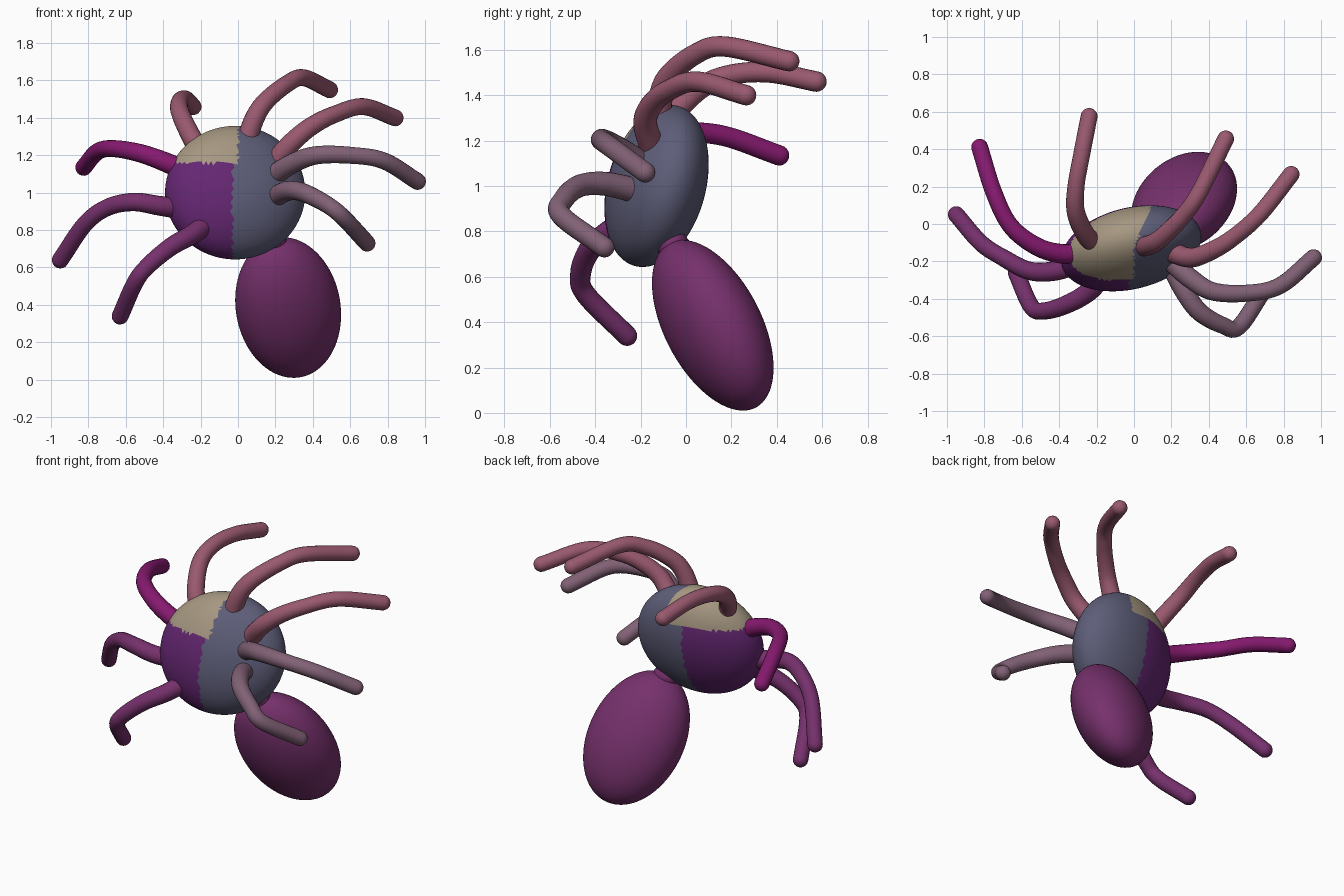
import bpy, bmesh, math
from mathutils import Matrix, Vector

if "Cube" in bpy.data.objects:
    bpy.data.objects.remove(bpy.data.objects["Cube"])


def material(name, rgb):
    m = bpy.data.materials.new(name)
    m.diffuse_color = (*rgb, 1)
    m.use_nodes = True
    m.node_tree.nodes["Principled BSDF"].inputs["Base Color"].default_value = m.diffuse_color
    return m


PURPLE = material("purple", (0.13, 0.02, 0.17))
SLATE = material("slate", (0.11, 0.11, 0.19))
TAN = material("tan", (0.38, 0.31, 0.22))
PLUM = material("plum", (0.18, 0.03, 0.15))
MAGENTA = material("magenta", (0.24, 0.01, 0.16))
ROSE = material("rose", (0.32, 0.10, 0.16))
MAUVE = material("mauve", (0.22, 0.12, 0.18))


def ellipsoid(name, centre, extent, xy, xz, yz, mats):
    """Tilted ellipsoid with given bounding half-sizes and axis tilts."""
    ex, ey, ez = extent
    a = ex
    b, c = xy / a, xz / a
    d = math.sqrt(ey * ey - b * b)
    e = (yz - b * c) / d
    f = math.sqrt(ez * ez - c * c - e * e)
    shape = Matrix(((a, 0, 0, 0), (b, d, 0, 0), (c, e, f, 0), (0, 0, 0, 1)))
    bm = bmesh.new()
    bmesh.ops.create_icosphere(bm, subdivisions=5, radius=1,
                               matrix=Matrix.Translation(centre) @ shape)
    bmesh.ops.recalc_face_normals(bm, faces=bm.faces)
    for face in bm.faces:
        face.smooth = True
    me = bpy.data.meshes.new(name)
    bm.to_mesh(me)
    bm.free()
    for m in mats:
        me.materials.append(m)
    ob = bpy.data.objects.new(name, me)
    bpy.context.collection.objects.link(ob)
    return ob


def spline(pts, steps=8):
    """Smooth path through the points."""
    p = [Vector(q) for q in pts]
    p = [2 * p[0] - p[1]] + p + [2 * p[-1] - p[-2]]
    out = []
    for i in range(1, len(p) - 2):
        for s in range(steps):
            t = s / steps
            out.append(0.5 * (2 * p[i] + (p[i + 1] - p[i - 1]) * t
                              + (2 * p[i - 1] - 5 * p[i] + 4 * p[i + 1] - p[i + 2]) * t ** 2
                              + (3 * p[i] - p[i - 1] - 3 * p[i + 1] + p[i + 2]) * t ** 3))
    return out + [p[-2]]


def leg(name, pts, mat, root=0.056, tip=0.045, sides=20):
    """Tapered tube with a rounded tip."""
    path = spline(pts)
    n = len(path)
    radii = [root + (tip - root) * min(1, 1.6 * i / n) for i in range(n)]
    end = (path[-1] - path[-2]).normalized()
    last = path[-1].copy()
    for k in range(1, 7):
        a = k * math.pi / 12.2
        path.append(last + end * tip * math.sin(a))
        radii.append(tip * math.cos(a))
    bm = bmesh.new()
    rings, side = [], Vector((0, 0, 1))
    for i, (p, r) in enumerate(zip(path, radii)):
        t = (path[min(i + 1, len(path) - 1)] - path[max(i - 1, 0)]).normalized()
        if i == 0 and abs(t.z) > 0.9:
            side = Vector((1, 0, 0))
        side = (side - t * side.dot(t)).normalized()
        up = t.cross(side)
        rings.append([bm.verts.new(p + r * (side * math.cos(w) + up * math.sin(w)))
                      for w in (2 * math.pi * j / sides for j in range(sides))])
    for a, b in zip(rings, rings[1:]):
        for j in range(sides):
            k = (j + 1) % sides
            bm.faces.new((a[j], a[k], b[k], b[j]))
    bm.faces.new(rings[0][::-1])
    bm.faces.new(rings[-1])
    bmesh.ops.recalc_face_normals(bm, faces=bm.faces)
    for face in bm.faces:
        face.smooth = True
    me = bpy.data.meshes.new(name)
    bm.to_mesh(me)
    bm.free()
    me.materials.append(mat)
    bpy.context.collection.objects.link(bpy.data.objects.new(name, me))


# Front body, with its three colour patches
body = ellipsoid("front_body", (-0.015, -0.13, 1.0), (0.375, 0.23, 0.357),
                 0.023, 0.0, 0.022, (PURPLE, SLATE, TAN))
for poly in body.data.polygons:
    c = poly.center
    if c.z > 1.16 and c.x < 0.0 + 0.4 * max(0, c.y + 0.13):
        poly.material_index = 2
    elif c.x > -0.03:
        poly.material_index = 1

# Abdomen and narrow waist
ellipsoid("abdomen", (0.268, 0.118, 0.386), (0.283, 0.268, 0.376),
          0.02, -0.011, -0.05, (PLUM,))
ellipsoid("waist", (0.18, -0.06, 0.74), (0.08, 0.07, 0.07), 0, 0, 0, (PLUM,))

# Legs: each is a bent path from the body to the tip
leg("left_leg_1", [(-0.19, -0.1, 1.2), (-0.25, -0.07, 1.3), (-0.31, 0.06, 1.43),
                   (-0.31, 0.2, 1.49), (-0.28, 0.37, 1.5), (-0.24, 0.575, 1.46)], ROSE)
leg("left_leg_2", [(-0.25, -0.15, 1.1), (-0.38, -0.16, 1.16), (-0.52, -0.12, 1.21),
                   (-0.66, -0.01, 1.235), (-0.75, 0.17, 1.22), (-0.825, 0.41, 1.135)], MAGENTA)
leg("left_leg_3", [(-0.28, -0.2, 0.91), (-0.42, -0.25, 0.93), (-0.56, -0.25, 0.95),
                   (-0.7, -0.18, 0.92), (-0.82, -0.1, 0.83), (-0.95, 0.05, 0.64)], PLUM)
leg("left_leg_4", [(-0.15, -0.25, 0.85), (-0.24, -0.36, 0.78), (-0.36, -0.43, 0.71),
                   (-0.48, -0.465, 0.61), (-0.55, -0.44, 0.52), (-0.63, -0.26, 0.34)], PLUM)
leg("right_leg_1", [(0.04, -0.12, 1.26), (0.09, -0.11, 1.4), (0.15, -0.07, 1.49),
                    (0.26, 0.04, 1.58), (0.35, 0.17, 1.615), (0.49, 0.455, 1.55)], ROSE)
leg("right_leg_2", [(0.2, -0.15, 1.17), (0.3, -0.18, 1.28), (0.4, -0.15, 1.36),
                    (0.52, -0.08, 1.42), (0.67, 0.05, 1.46), (0.84, 0.265, 1.4)], ROSE)
leg("right_leg_3", [(0.2, -0.2, 1.1), (0.3, -0.29, 1.16), (0.42, -0.36, 1.2),
                    (0.6, -0.37, 1.2), (0.78, -0.33, 1.17), (0.96, -0.18, 1.06)], MAUVE)
leg("right_leg_4", [(0.2, -0.22, 0.98), (0.27, -0.36, 1.01), (0.35, -0.47, 1.0),
                    (0.47, -0.54, 0.94), (0.56, -0.55, 0.87), (0.69, -0.36, 0.73)], MAUVE)
